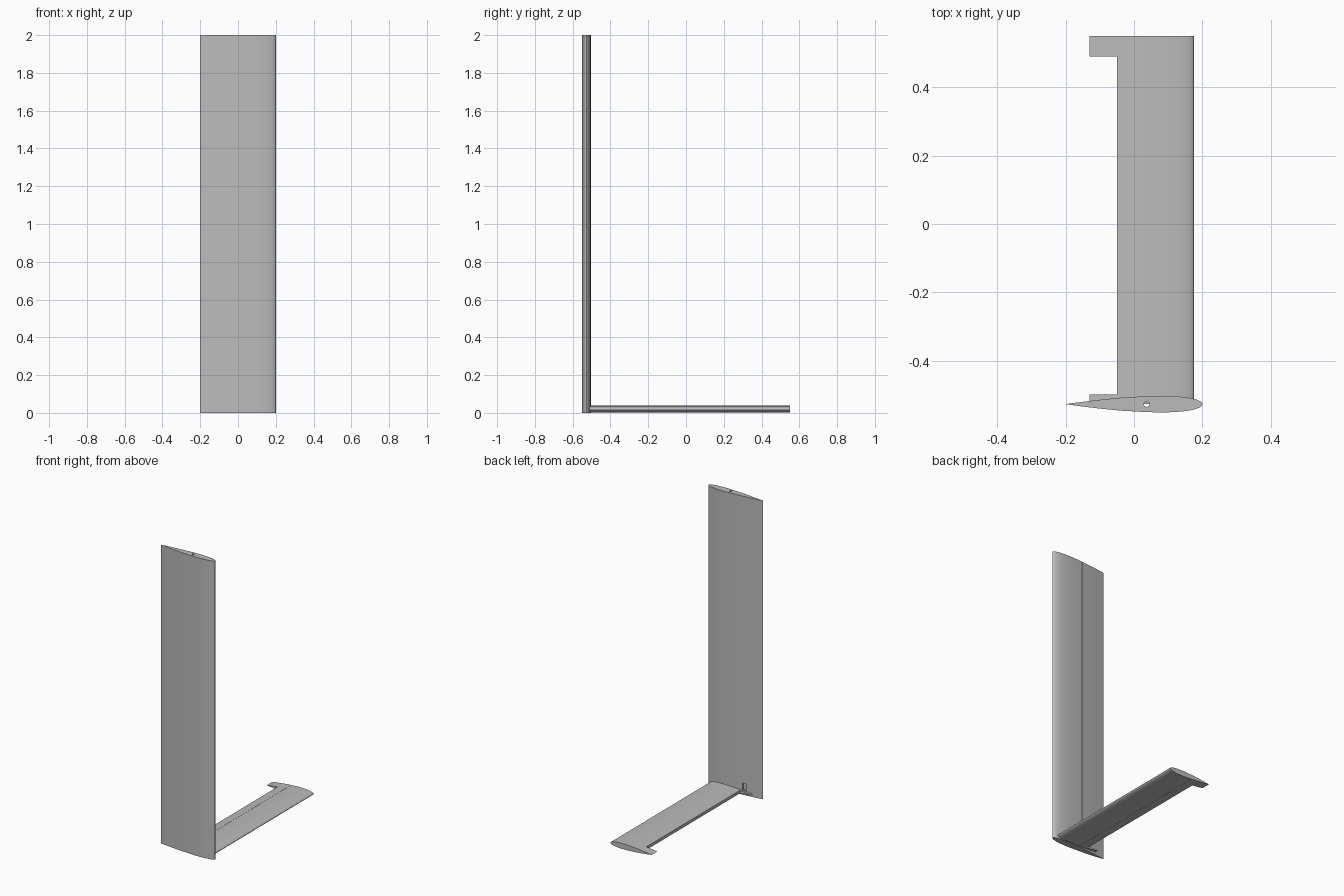
import bpy
import math
from mathutils import Vector

cube = bpy.data.objects.get("Cube")
if cube:
    bpy.data.objects.remove(cube)

grey = bpy.data.materials.new("plain grey")
grey.use_nodes = True
colour = (0.5, 0.5, 0.5, 1)
grey.diffuse_color = colour
grey.node_tree.nodes["Principled BSDF"].inputs["Base Color"].default_value = colour


def half_thickness(t):
    """Half thickness of a symmetric 12 percent section, per unit chord."""
    return 0.6 * (0.2969 * math.sqrt(t) - 0.126 * t - 0.3516 * t**2
                  + 0.2843 * t**3 - 0.1036 * t**4)


def section(chord, nose, end, steps=28, seam=0.54, lip=0.0006):
    """Outline from the nose to a cut at end, with a fine lip at the seam."""
    upper = []
    for i in range(steps + 1):
        t = end * (1 - math.cos(math.pi * i / steps / 2))
        upper.append((t, half_thickness(t) * chord))
    aft = [(t, h + lip * (1 - t) / (1 - seam)) for t, h in upper if t > seam]
    fore = [(t, h) for t, h in upper if t <= seam]
    h = half_thickness(seam) * chord
    upper = fore + [(seam, h), (seam + 0.001, h + lip)] + aft
    lower = [(t, -h) for t, h in reversed(upper[1:])]
    return [(nose - t * chord, h) for t, h in upper + lower]


def extrude(name, outline, place, start, stop):
    """Sweep an outline between two stations and cap both ends."""
    n = len(outline)
    verts = [place(u, v, s) for s in (start, stop) for u, v in outline]
    faces = [(i, (i + 1) % n, (i + 1) % n + n, i + n) for i in range(n)]
    faces += [tuple(range(n))[::-1], tuple(range(n, 2 * n))]
    mesh = bpy.data.meshes.new(name)
    mesh.from_pydata([Vector(p) for p in verts], [], faces)
    mesh.materials.append(grey)
    obj = bpy.data.objects.new(name, mesh)
    bpy.context.collection.objects.link(obj)
    bpy.ops.object.select_all(action="DESELECT")
    obj.select_set(True)
    bpy.context.view_layer.objects.active = obj
    # Consistent outward faces and sharp caps
    bpy.ops.object.mode_set(mode="EDIT")
    bpy.ops.mesh.select_all(action="SELECT")
    bpy.ops.mesh.normals_make_consistent(inside=False)
    bpy.ops.object.mode_set(mode="OBJECT")
    bpy.ops.object.shade_smooth_by_angle(angle=math.radians(25))
    return obj


def cut(target, cutter):
    """Subtract a hidden helper from a part."""
    mod = target.modifiers.new("cut", "BOOLEAN")
    mod.operation = "DIFFERENCE"
    mod.solver = "EXACT"
    mod.object = cutter
    bpy.context.view_layer.objects.active = target
    bpy.ops.object.modifier_apply(modifier=mod.name)
    bpy.data.objects.remove(cutter)


FIN_Y = -0.527
WING_Z = 0.02


def upright(u, v, s):
    return (u, FIN_Y + v, s)


def flat(u, v, s):
    return (u, s, WING_Z + v)


# Tall upright panel with a pivot bore and a small slot near its foot
fin = extrude("upright_panel", section(0.4, 0.2, 1.0), upright, 0, 2)
bpy.ops.mesh.primitive_cylinder_add(vertices=20, radius=0.008, depth=2.2,
                                    location=(0.037, FIN_Y, 1))
cut(fin, bpy.context.object)
bpy.ops.mesh.primitive_cube_add(size=1, location=(-0.074, FIN_Y + 0.02, 0.055))
bpy.context.object.scale = (0.022, 0.026, 0.045)
cut(fin, bpy.context.object)

# Lower wing, cut off square along its rear where the flap would sit
extrude("lower_wing", section(0.305, 0.175, 0.738), flat, FIN_Y, 0.55)

# Full-chord ribs at the root and the tip
for name, start, stop in (("root_rib", FIN_Y, -0.499), ("tip_rib", 0.49, 0.55)):
    t0 = 0.72
    tail = [(0.175 - 0.305 * t, half_thickness(t) * 0.305 + 0.0006 * (1 - t) / 0.46)
            for t in (t0, 0.8, 0.88, 0.95, 1.0)]
    outline = tail + [(u, -v) for u, v in reversed(tail)]
    extrude(name, outline, flat, start, stop)
